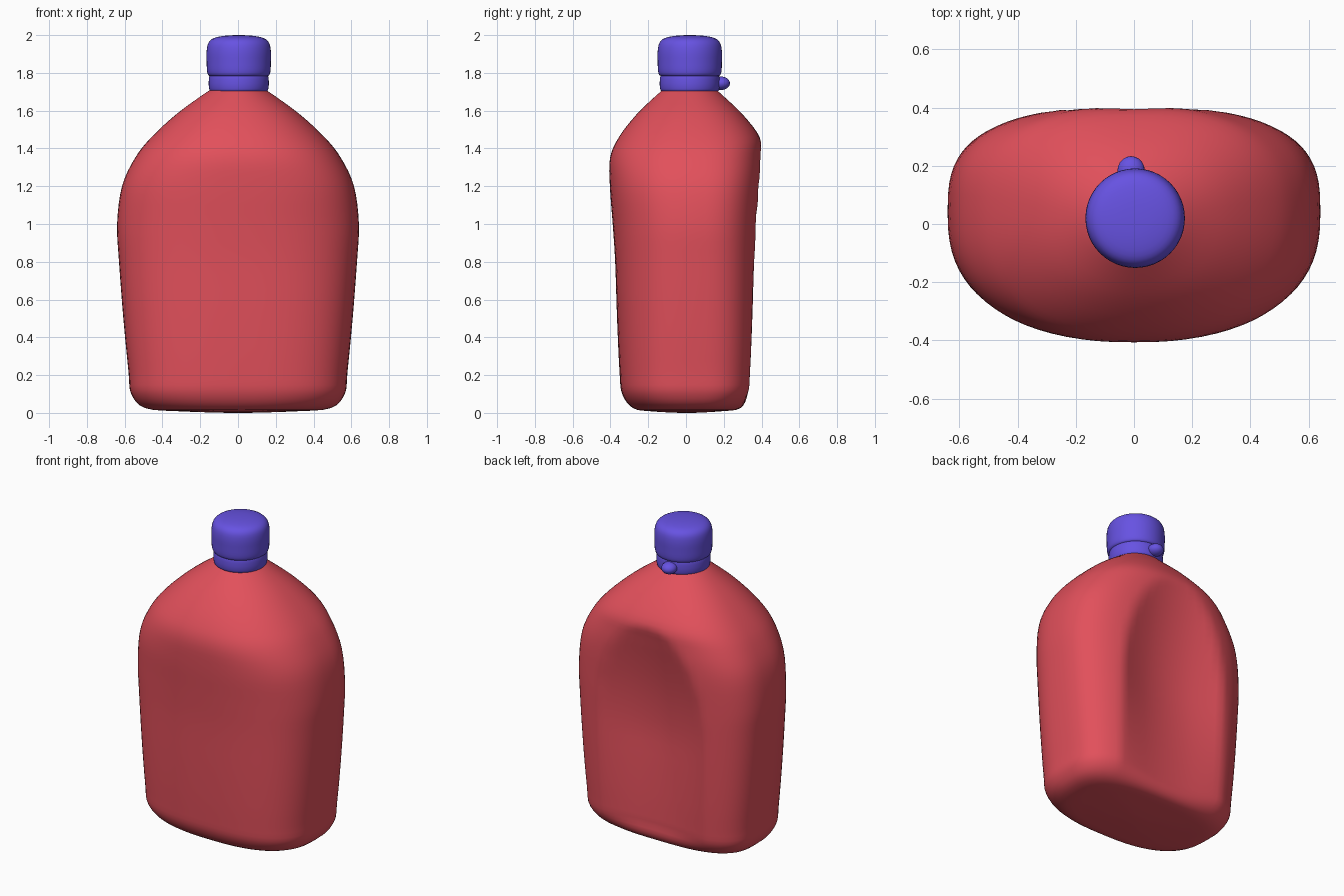
import bpy, bmesh, math

cube = bpy.data.objects.get("Cube")
if cube:
    bpy.data.objects.remove(cube, do_unlink=True)


def material(name, rgb):
    m = bpy.data.materials.new(name)
    m.use_nodes = True
    m.diffuse_color = (*rgb, 1)
    m.node_tree.nodes["Principled BSDF"].inputs["Base Color"].default_value = (*rgb, 1)
    return m


red = material("red shell", (0.76, 0.08, 0.105))
purple = material("purple cap", (0.135, 0.085, 0.76))


def smooth(obj):
    bpy.ops.object.select_all(action="DESELECT")
    obj.select_set(True)
    bpy.context.view_layer.objects.active = obj
    bpy.ops.object.shade_smooth_by_angle(angle=math.radians(60))


def loft(name, rings, mat):
    """Skin a stack of equal-length point loops and close both ends."""
    bm = bmesh.new()
    loops = [[bm.verts.new(p) for p in ring] for ring in rings]
    n = len(loops[0])
    for low, high in zip(loops, loops[1:]):
        for i in range(n):
            j = (i + 1) % n
            bm.faces.new((low[i], low[j], high[j], high[i]))
    bm.faces.new(loops[0][::-1])
    bm.faces.new(loops[-1])
    bmesh.ops.recalc_face_normals(bm, faces=bm.faces)
    mesh = bpy.data.meshes.new(name)
    bm.to_mesh(mesh)
    bm.free()
    mesh.materials.append(mat)
    obj = bpy.data.objects.new(name, mesh)
    bpy.context.collection.objects.link(obj)
    smooth(obj)


def refine(keys, steps):
    """Catmull-Rom curve through the key rows."""
    rows = []
    for k in range(len(keys) - 1):
        quad = [keys[max(0, k - 1)], keys[k], keys[k + 1], keys[min(len(keys) - 1, k + 2)]]
        for s in range(steps):
            t = s / steps
            rows.append([b + t * (c - a + t * (2 * a - 5 * b + 4 * c - d
                         + t * (3 * (b - c) + d - a))) / 2 for a, b, c, d in zip(*quad)])
    return rows + [list(keys[-1])]


def dent(x, z):
    """Depth of the arched hollow down the back, fading out at the base."""
    q = (x / 0.38) ** 2 + (max(0, z - 0.75) / 0.7) ** 2
    depth = 0.04 + 0.06 * min(1, z / 0.7)
    return depth * max(0, 1 - q) * min(1, max(0, z - 0.02) / 0.1)


# Flask body: height, half width, front depth, back depth, squareness
body_keys = [
    (0.0, 0.05, 0.03, 0.04, 2.2),
    (0.008, 0.3, 0.18, 0.18, 2.4),
    (0.025, 0.49, 0.28, 0.29, 2.6),
    (0.1, 0.565, 0.338, 0.355, 2.8),
    (0.22, 0.58, 0.352, 0.37, 2.8),
    (0.5, 0.607, 0.365, 0.382, 2.7),
    (0.8, 0.63, 0.375, 0.39, 2.6),
    (1.0, 0.64, 0.388, 0.396, 2.5),
    (1.2, 0.614, 0.403, 0.402, 2.5),
    (1.35, 0.545, 0.402, 0.403, 2.4),
    (1.46, 0.458, 0.355, 0.39, 2.3),
    (1.58, 0.328, 0.262, 0.3, 2.2),
    (1.68, 0.192, 0.158, 0.195, 2.0),
    (1.72, 0.13, 0.11, 0.15, 2.0),
]
SIDES = 80
rings = []
for z, wide, front, back, square in refine(body_keys, 4):
    fullness = min(1, wide / 0.6)
    middle = 0.02 + 0.02 * fullness  # widest line sits behind centre
    ring = []
    for i in range(SIDES):
        c, s = math.cos(math.tau * i / SIDES), math.sin(math.tau * i / SIDES)
        # the back is boxier than the front
        e = 2 / (square + (0.4 * fullness if s > 0 else 0))
        x = math.copysign(abs(c) ** e, c) * wide
        reach = back - middle if s > 0 else front + middle
        y = middle + math.copysign(abs(s) ** e, s) * reach
        if s > 0:
            y -= dent(x, z) * min(1, s / 0.3)
        ring.append((x, y, max(z, 0)))
    rings.append(ring)
loft("flask_body", rings, red)

# Turned cap with a collar below it
CAP_X, CAP_Y = 0.004, 0.02


def turned(name, profile, mat, sides=48):
    loft(name, [[(CAP_X + r * math.cos(math.tau * i / sides),
                  CAP_Y + r * math.sin(math.tau * i / sides), z)
                 for i in range(sides)] for r, z in profile], mat)


turned("neck_collar", refine([(0.12, 1.70), (0.15, 1.703), (0.158, 1.725), (0.159, 1.755),
                              (0.155, 1.785), (0.14, 1.81)], 3), purple)
turned("screw_cap", refine([(0.14, 1.78), (0.16, 1.787), (0.168, 1.81), (0.17, 1.86),
                            (0.17, 1.915), (0.16, 1.96), (0.13, 1.985),
                            (0.07, 1.997), (0.01, 2.0)], 3), purple)

# Small strap lug behind the collar
bpy.ops.mesh.primitive_uv_sphere_add(segments=20, ring_count=12, radius=1,
                                     location=(-0.01, 0.183, 1.745))
lug = bpy.context.object
lug.name = "strap_lug"
lug.scale = (0.047, 0.05, 0.036)
lug.data.materials.append(purple)
smooth(lug)
